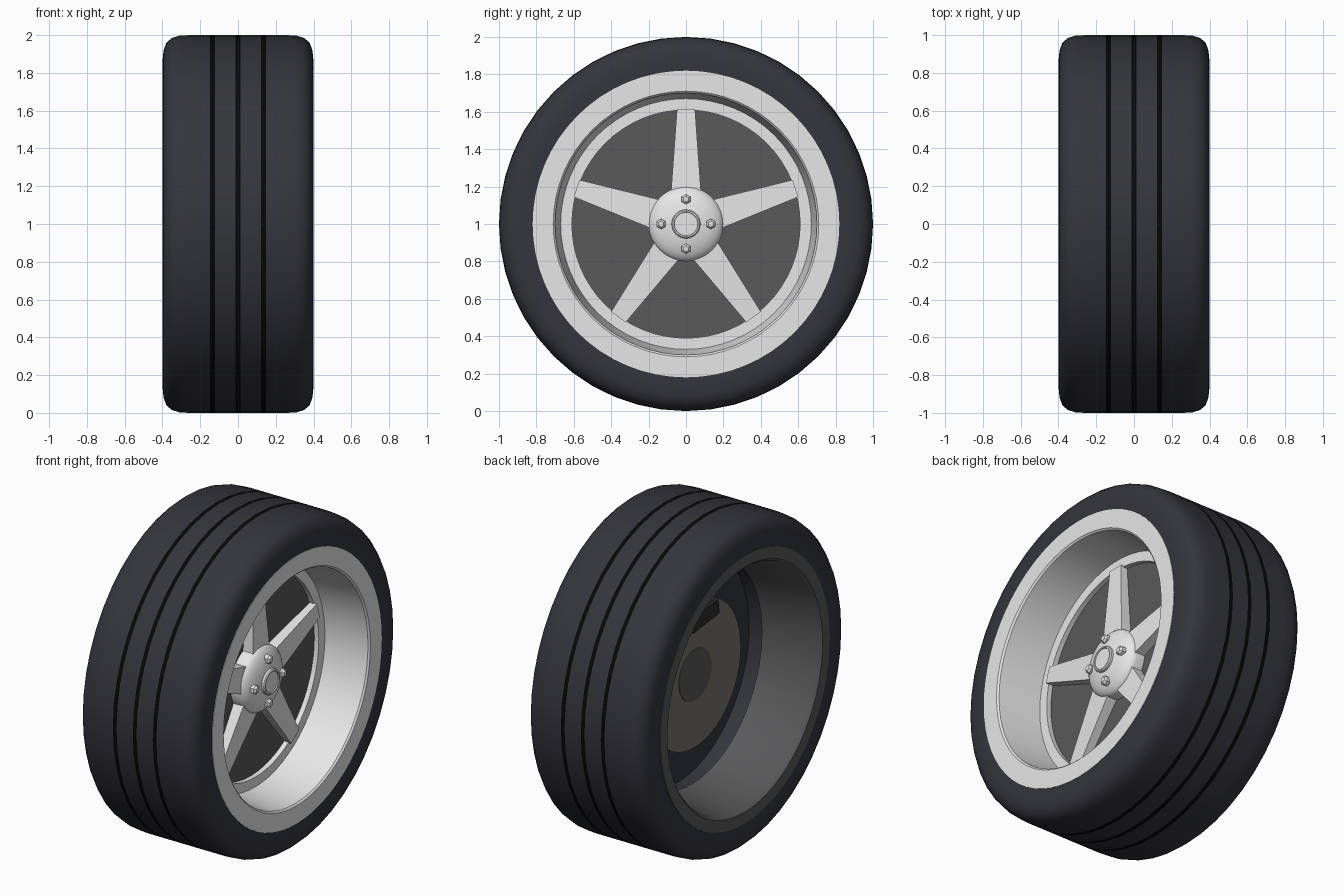
import bpy, bmesh, math
from mathutils import Matrix, Vector

cube = bpy.data.objects.get("Cube")
if cube:
    bpy.data.objects.remove(cube)

AXLE = Vector((0, 0, 1))


def material(name, *rgb):
    m = bpy.data.materials.new(name)
    m.use_nodes = True
    m.diffuse_color = (*rgb, 1)
    m.node_tree.nodes["Principled BSDF"].inputs["Base Color"].default_value = (*rgb, 1)
    return m


rubber = material("dark rubber", 0.035, 0.036, 0.045)
groove = material("groove black", 0.002, 0.002, 0.002)
silver = material("silver alloy", 0.8, 0.8, 0.8)
grey = material("dark grey metal", 0.1, 0.1, 0.104)
steel = material("brake steel", 0.18, 0.172, 0.15)
black = material("caliper black", 0.025, 0.025, 0.027)


def finish(name, bm, *mats, smooth=True):
    """Turn a bmesh around the axle into a shaded object."""
    bmesh.ops.remove_doubles(bm, verts=bm.verts, dist=1e-5)
    bmesh.ops.recalc_face_normals(bm, faces=bm.faces)
    mesh = bpy.data.meshes.new(name)
    bm.to_mesh(mesh)
    bm.free()
    obj = bpy.data.objects.new(name, mesh)
    obj.location = AXLE
    bpy.context.collection.objects.link(obj)
    for m in mats:
        mesh.materials.append(m)
    if smooth:
        bpy.ops.object.select_all(action="DESELECT")
        obj.select_set(True)
        bpy.context.view_layer.objects.active = obj
        bpy.ops.object.shade_smooth_by_angle(angle=math.radians(35))
    return obj


def lathe(name, profile, mat, segments=64, closed=True, extra=(), rule=None):
    """Spin a profile of (x, radius) points around the axle."""
    bm = bmesh.new()
    rings = []
    for i in range(segments):
        a = math.tau * i / segments
        rings.append([bm.verts.new((x, r * math.sin(a), r * math.cos(a))) for x, r in profile])
    n = len(profile)
    for i in range(segments):
        p, q = rings[i], rings[(i + 1) % segments]
        for j in range(n if closed else n - 1):
            k = (j + 1) % n
            f = bm.faces.new((p[j], p[k], q[k], q[j]))
            if rule and rule(f.calc_center_median()):
                f.material_index = 1
    return finish(name, bm, mat, *extra)


def disc(name, x0, x1, radius, mat, segments=64):
    return lathe(name, [(x0, 0), (x0, radius), (x1, radius), (x1, 0)], mat, segments, closed=False)


# Tyre: rounded shoulders, three dark tread lines
GROOVES, HALF = (-0.135, 0, 0.135), 0.0125
shoulder = [(0.396, 0.80), (0.399, 0.87), (0.394, 0.92), (0.379, 0.96),
            (0.35, 0.985), (0.31, 0.997), (0.26, 1.0)]
tread = [(g + s * HALF, 1) for g in GROOVES for s in (-1, 1)]
tyre_profile = ([(-x, r) for x, r in shoulder] + tread + shoulder[::-1]
                + [(0.1, 0.69), (-0.05, 0.69)])
lathe("tyre", tyre_profile, rubber, 48, extra=(groove,),
      rule=lambda c: c.yz.length > 0.9 and any(abs(c.x - g) < HALF for g in GROOVES))

# Front rim: flange with a chamfered lip, deep barrel and inner ring
lathe("front_rim", [(0.37, 0.82), (0.4, 0.82), (0.4, 0.71), (0.39, 0.70), (0.12, 0.67),
                    (0.12, 0.61), (0.075, 0.61), (0.075, 0.69), (0.36, 0.715)], silver)

# Back rim: dark flange and barrel
lathe("back_rim", [(-0.37, 0.82), (-0.4, 0.82), (-0.4, 0.75), (-0.385, 0.735),
                   (-0.045, 0.67), (-0.045, 0.695), (-0.36, 0.76)], grey)

# Backing plate behind the spokes, dark shield closing the tyre bore
disc("backing_plate", 0.073, 0.09, 0.615, grey)
disc("bore_shield", 0.055, 0.073, 0.692, rubber)

# Brake disc with its centre and caliper
disc("brake_disc", -0.06, 0.0, 0.445, steel)
disc("brake_hub", -0.064, 0.06, 0.157, grey, 32)

bm = bmesh.new()
bmesh.ops.create_cube(bm, size=1)
bmesh.ops.scale(bm, vec=(0.16, 0.26, 0.11), verts=bm.verts)
bmesh.ops.bevel(bm, geom=bm.edges[:], offset=0.01, segments=1, affect="EDGES")
bmesh.ops.rotate(bm, matrix=Matrix.Rotation(math.radians(-7), 3, "X"), verts=bm.verts)
bmesh.ops.translate(bm, vec=(-0.12, 0.085, 0.43), verts=bm.verts)
finish("brake_caliper", bm, black, smooth=False)

# Five tapered spokes
for i in range(5):
    bm = bmesh.new()
    bmesh.ops.create_cube(bm, size=2)
    for v in bm.verts:
        outer, front = v.co.z > 0, v.co.x > 0
        half = 0.048 if outer else 0.083
        top = 0.135 if outer else 0.16
        v.co = (top if front else 0.085, half * v.co.y, 0.615 if outer else 0.13)
    bmesh.ops.rotate(bm, matrix=Matrix.Rotation(math.tau * i / 5, 3, "X"), verts=bm.verts)
    finish(f"spoke_{i + 1}", bm, silver, smooth=False)

# Domed hub and its centre cap
dome = [(0.145 + 0.075 * math.sin(a), 0.2 * math.cos(a))
        for a in (math.pi / 2 * i / 8 for i in range(9))]
lathe("hub", [(0.085, 0), (0.085, 0.2)] + dome, silver, 48, closed=False)
lathe("centre_cap", [(0.2, 0.077), (0.228, 0.077), (0.234, 0.071), (0.234, 0.064),
                     (0.228, 0.062), (0.228, 0)], silver, 32, closed=False)

# Four hexagonal wheel bolts
for i in range(4):
    a = math.tau * i / 4
    bolt = lathe(f"wheel_bolt_{i + 1}", [(0.18, 0.028), (0.215, 0.028), (0.227, 0.016), (0.227, 0)],
                 silver, 6, closed=False)
    bolt.location = AXLE + Vector((0, 0.133 * math.sin(a), 0.133 * math.cos(a)))
